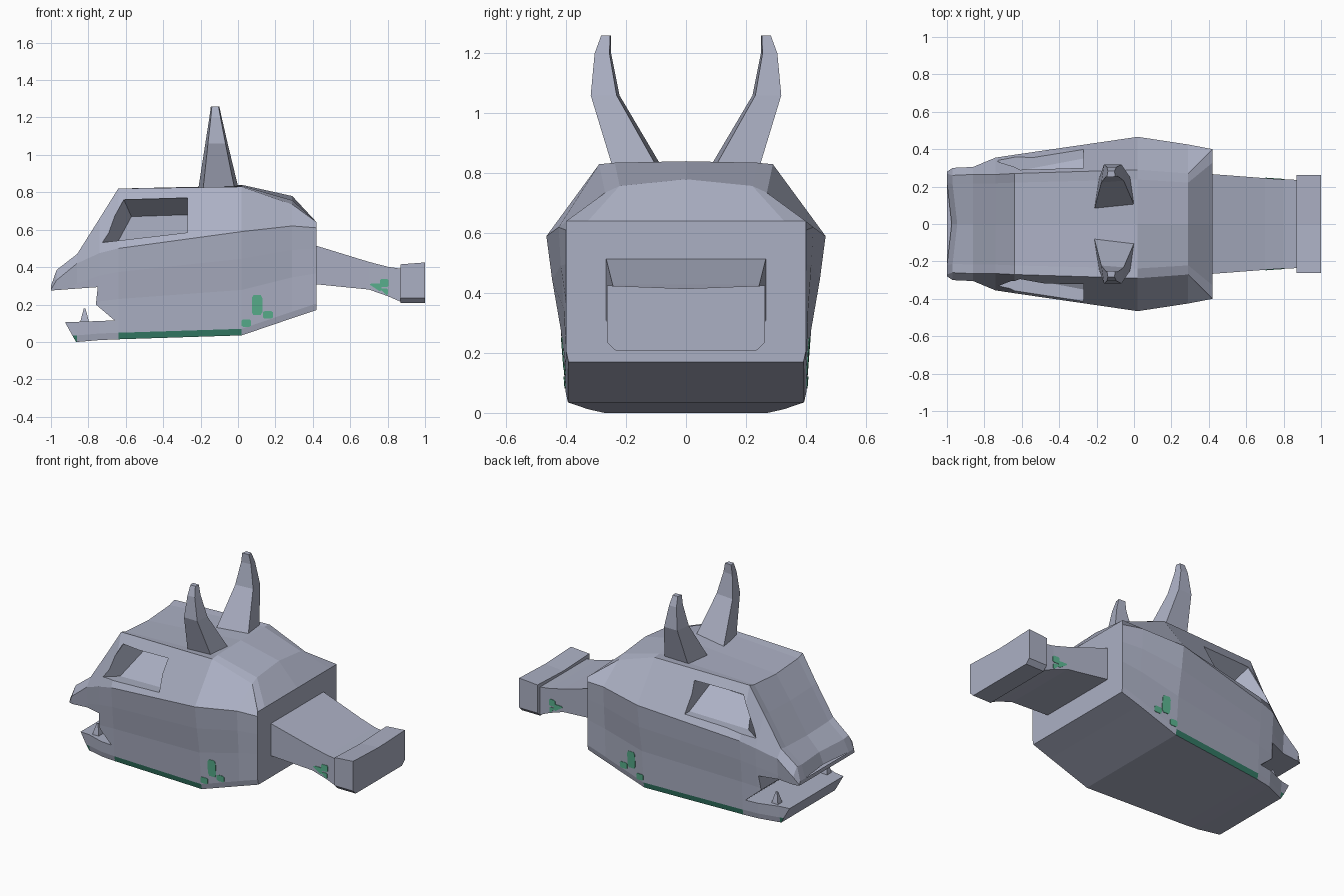
import bpy, bmesh
from mathutils import Vector
from mathutils.bvhtree import BVHTree

if "Cube" in bpy.data.objects:
    bpy.data.objects.remove(bpy.data.objects["Cube"])


def material(name, rgb):
    m = bpy.data.materials.new(name)
    m.diffuse_color = (*rgb, 1)
    m.use_nodes = True
    m.node_tree.nodes["Principled BSDF"].inputs["Base Color"].default_value = m.diffuse_color
    return m


GREY = material("blue_grey", (0.41, 0.435, 0.55))
GREEN = material("light_green", (0.10, 0.44, 0.27))
DARK = material("dark_green", (0.038, 0.22, 0.148))


def make(name, bm, mats=(GREY,)):
    bmesh.ops.recalc_face_normals(bm, faces=bm.faces)
    me = bpy.data.meshes.new(name)
    bm.to_mesh(me)
    bm.free()
    for m in mats:
        me.materials.append(m)
    ob = bpy.data.objects.new(name, me)
    bpy.context.collection.objects.link(ob)
    return ob


def loft(name, rings, mats=(GREY,), rule=None):
    """Skin a list of closed rings and cap both ends."""
    bm = bmesh.new()
    vs = [[bm.verts.new(p) for p in r] for r in rings]
    n = len(rings[0])
    for i in range(len(vs) - 1):
        for j in range(n):
            k = (j + 1) % n
            f = bm.faces.new((vs[i][j], vs[i][k], vs[i + 1][k], vs[i + 1][j]))
            if rule:
                f.material_index = rule(i, j, n)
    bm.faces.new(vs[0])
    bm.faces.new(vs[-1])
    return make(name, bm, mats)


def box_loft(name, stations):
    """Rectangular bar along x from (x, half width, bottom, top)."""
    return loft(name, [[(x, -w, b), (x, w, b), (x, w, t), (x, -w, t)] for x, w, b, t in stations])


def cut(ob, cutter):
    cutter.hide_render = True
    mod = ob.modifiers.new("cut", 'BOOLEAN')
    mod.operation = 'DIFFERENCE'
    mod.solver = 'EXACT'
    mod.object = cutter
    bpy.context.view_layer.objects.active = ob
    bpy.ops.object.modifier_apply(modifier=mod.name)
    bpy.data.objects.remove(cutter)


def head_ring(x, yb, zb, ym, zm, yt, zt, zc):
    """Section from its bottom edge, widest point, top edge and top centre."""
    zs = zb + .035
    half = [(yb - .008, zb), (yb, zs)]
    for t, bulge in ((.4, .25), (.72, .7)):
        half.append((yb + (ym - yb) * bulge, zs + (zm - zs) * t))
    half += [(ym, zm), (yt, zt), (yt * .82, (zt + zc) / 2), (0, zc)]
    notch = .025 if x < -.95 else 0  # dished nose tip
    return ([(x, y, z) for y, z in half[:-1]] + [(x + notch, 0, zc)]
            + [(x, -y, z) for y, z in half[-2::-1]])


# Head, with dark green trim along the lower edge and at the chin corners
head = loft("head", [head_ring(*s) for s in (
    (-1.00, .25, .0, .28, .28, .27, .30, .30),
    (-0.97, .26, .0, .30, .33, .26, .385, .37),
    (-0.86, .28, .0, .305, .42, .265, .47, .455),
    (-0.74, .325, .01, .355, .475, .265, .66, .645),
    (-0.64, .34, .014, .37, .50, .27, .82, .79),
    (0.02, .402, .035, .466, .59, .29, .83, .84),
    (0.29, .402, .127, .425, .62, .27, .735, .78),
    (0.42, .40, .17, .40, .61, .40, .64, .64))], (GREY, DARK),
    lambda i, j, n: int(j in (0, n - 2) and i in (0, 1, 4)))

# Open mouth and sloping chin
mouth = [(-1.3, .27), (-1.0, .275), (-.75, .293), (-.76, .20), (-.66, .115),
         (-.925, .105), (-.855, -.02), (-.855, -.2), (-1.3, -.2)]
cut(head, loft("mouth_cutter", [[(x, y, z) for x, z in mouth] for y in (-.7, .7)]))

# Eye sockets: tilted recesses, deepest at the top
rim = [(-.74, .34, .53), (-.61, .285, .76), (-.27, .31, .77), (-.27, .415, .585)]
floor = [(-.64, .28, .54), (-.57, .14, .67), (-.27, .14, .68), (-.27, .35, .585)]
outer = [(x, .7, z) for x, y, z in rim]
for s in (1, -1):
    cut(head, loft("socket_cutter", [[(x, s * y, z) for x, y, z in r] for r in (floor, rim, outer)]))

# Horns: z, inner y, outer y, front x, back x
horn = [(.82, .08, .245, -.212, .003), (1.06, .222, .318, -.175, -.055),
        (1.20, .25, .305, -.153, -.087), (1.26, .25, .283, -.145, -.10)]
for s, side in ((1, "left"), (-1, "right")):
    rings = []
    for z, i, o, a, b in horn:
        w = b - a
        plan = [(a, i), (b, i + .1 * (o - i)), (b - .1 * w, o), (a + .12 * w, o)]
        rings.append([(x, s * y, z) for x, y in plan])
    loft("horn_" + side, rings)
    # Lower fang
    loft("fang_" + side, [[(-.82 + u * r, s * .25 + v * r, z)
                           for u, v in ((-1, -1), (1, -1), (1, 1), (-1, 1))]
                          for z, r in ((.09, .026), (.12, .02), (.178, .005))])

# Neck bar and its end block with chamfered lower corners and a dished top
neck = box_loft("neck_bar", [(.40, .268, .31, .52), (.70, .245, .28, .428),
                             (.80, .238, .245, .402), (.88, .236, .21, .39)])
loft("end_block", [[(x, -.263, .235), (x, -.235, .208), (x, .235, .208), (x, .263, .235),
                    (x, .263, t), (x, 0, t - .01), (x, -.263, t)] for x, t in ((.87, .415), (1.0, .425))])


def patches(name, target, rects):
    """Thin octagonal plates (x, z, half width, half height) laid on both sides."""
    src = bmesh.new()
    src.from_mesh(target.data)
    tree = BVHTree.FromBMesh(src)
    bm = bmesh.new()
    for s in (1, -1):
        for cx, cz, w, h in rects:
            top, low = [], []
            for u, v in ((-.7, -1), (.7, -1), (1, -.7), (1, .7), (.7, 1), (-.7, 1), (-1, .7), (-1, -.7)):
                x, z = cx + u * w, cz + v * h
                hit = tree.ray_cast(Vector((x, s * 2, z)), Vector((0, -s, 0)))[0]
                if hit:
                    top.append(bm.verts.new((x, hit.y + s * .003, z)))
                    low.append(bm.verts.new((x, hit.y - s * .003, z)))
            n = len(top)
            if n < 3:
                continue
            bm.faces.new(top)
            bm.faces.new(low)
            for j in range(n):
                k = (j + 1) % n
                bm.faces.new((top[j], top[k], low[k], low[j]))
    src.free()
    make(name, bm, (GREEN,))


# Moss patches
patches("cheek_moss", head, [(.102, .197, .028, .054), (.044, .101, .025, .02), (.16, .145, .026, .02)])
patches("neck_moss", neck, [(.735, .292, .031, .021), (.782, .315, .023, .021), (.781, .268, .02, .018)])
